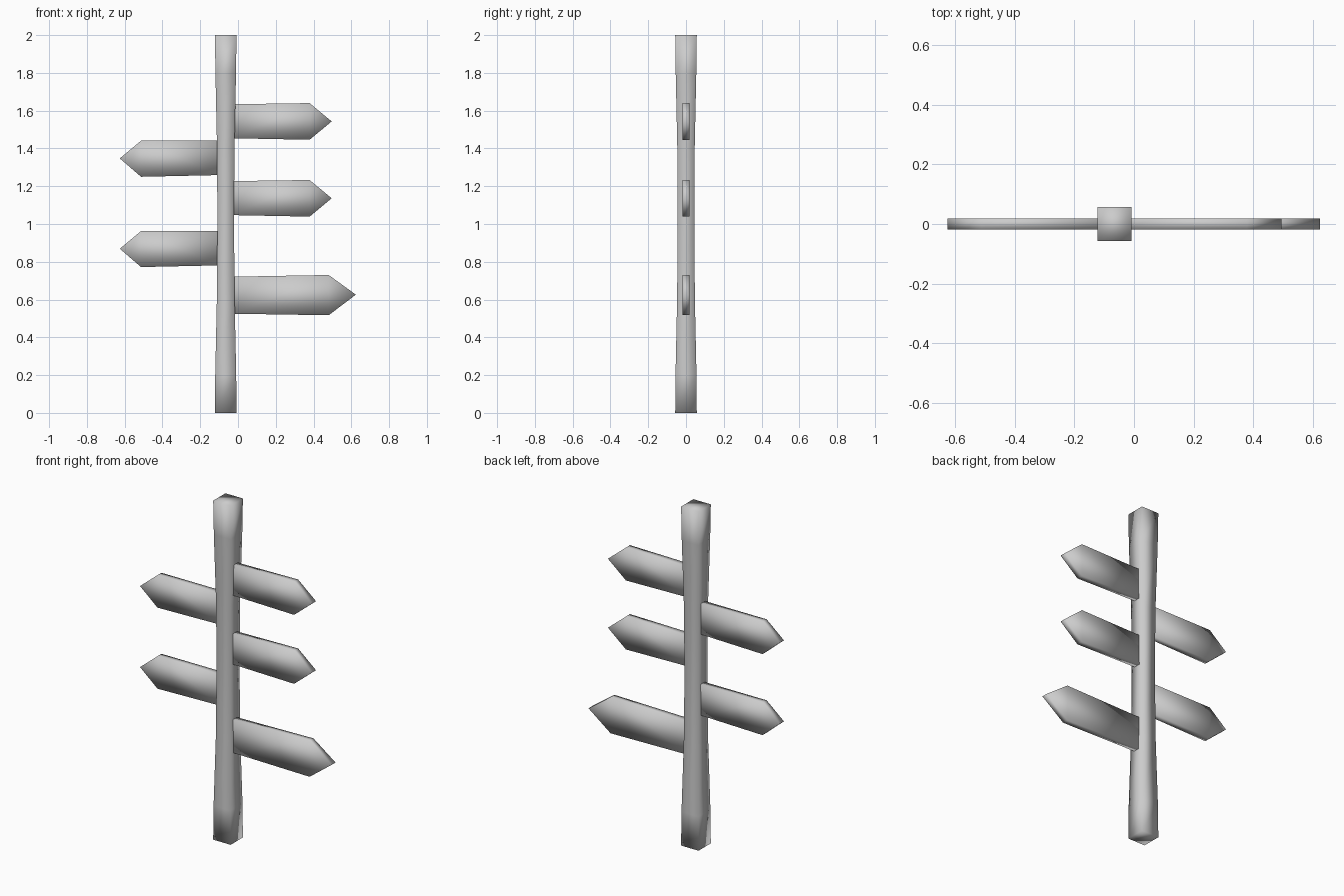
import bpy, bmesh

if "Cube" in bpy.data.objects:
    bpy.data.objects.remove(bpy.data.objects["Cube"])

POST_X = -0.065


def finish(name, bm):
    bmesh.ops.recalc_face_normals(bm, faces=bm.faces)
    mesh = bpy.data.meshes.new(name)
    bm.to_mesh(mesh)
    bm.free()
    mesh.shade_smooth()
    obj = bpy.data.objects.new(name, mesh)
    bpy.context.collection.objects.link(obj)
    return obj


# Square post, slightly waisted between its ends
def make_post():
    bm = bmesh.new()
    levels = [(0, .057), (.2, .0555), (.6, .047), (1.0, .044),
              (1.4, .046), (1.8, .0545), (2.0, .057)]
    rings = []
    for z, h in levels:
        rings.append([bm.verts.new((POST_X + sx * h, sy * h, z))
                      for sx, sy in ((-1, -1), (1, -1), (1, 1), (-1, 1))])
    for a, b in zip(rings, rings[1:]):
        for i in range(4):
            j = (i + 1) % 4
            bm.faces.new((a[i], a[j], b[j], b[i]))
    bm.faces.new(rings[0][::-1])
    bm.faces.new(rings[-1])
    finish("post", bm)


# Arrow board: outline extruded through its thickness
def make_board(name, root, shoulder, tip, half=.019):
    rx, r_low, r_high = root
    sx, s_low, s_high = shoulder
    outline = [(rx, r_low), (sx, s_low), tip, (sx, s_high), (rx, r_high)]
    bm = bmesh.new()
    front = [bm.verts.new((x, -half, z)) for x, z in outline]
    back = [bm.verts.new((x, half, z)) for x, z in outline]
    # Split each side into a shaft quad and a point triangle
    for s in (front, back):
        bm.faces.new((s[0], s[1], s[3], s[4]))
        bm.faces.new((s[1], s[2], s[3]))
    for i in range(5):
        j = (i + 1) % 5
        bm.faces.new((front[i], front[j], back[j], back[i]))
    finish(name, bm)


make_post()

# Boards pointing right
for name, z in (("right_board_upper", 1.543), ("right_board_middle", 1.136)):
    make_board(name, (-.03, z - .089, z + .091), (.379, z - .097, z + .097), (.496, z))
make_board("right_board_lower", (-.03, .525, .721), (.48, .517, .730), (.624, .626), .018)

# Boards pointing left
for name, z in (("left_board_upper", 1.347), ("left_board_lower", .869)):
    make_board(name, (-.10, z - .088, z + .094), (-.513, z - .097, z + .094), (-.626, z))
